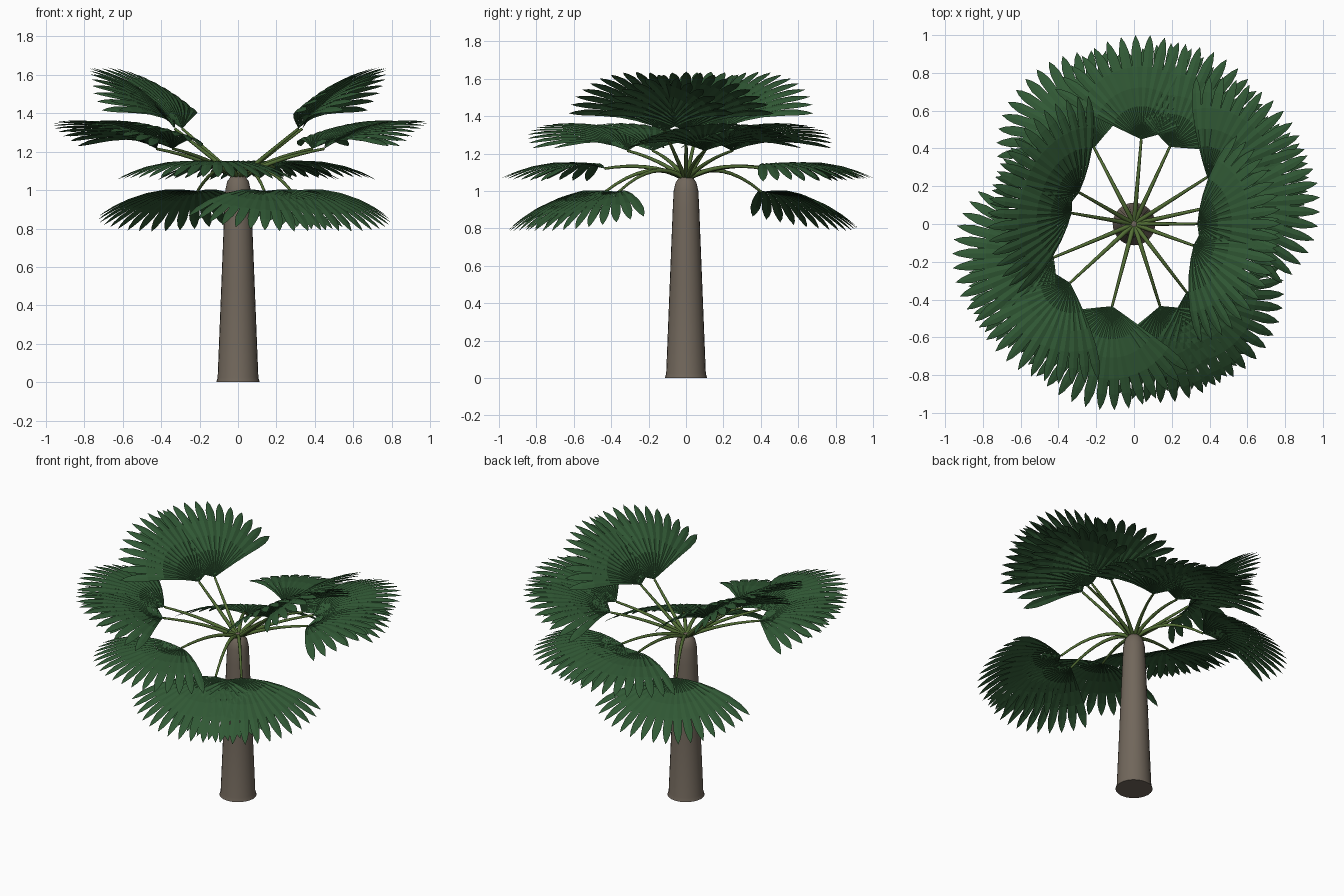
import bpy, bmesh, math
from mathutils import Vector, Matrix

if "Cube" in bpy.data.objects:
    bpy.data.objects.remove(bpy.data.objects["Cube"])


def material(name, rgb):
    m = bpy.data.materials.new(name)
    m.diffuse_color = (*rgb, 1)
    m.use_nodes = True
    m.node_tree.nodes["Principled BSDF"].inputs["Base Color"].default_value = m.diffuse_color
    return m


BARK = material("bark_brown", (0.165, 0.135, 0.105))
STEM = material("stem_green", (0.085, 0.155, 0.035))
LEAF = material("leaf_green", (0.030, 0.098, 0.035))


def finish(name, bm, mat):
    me = bpy.data.meshes.new(name)
    bm.to_mesh(me)
    bm.free()
    me.materials.append(mat)
    ob = bpy.data.objects.new(name, me)
    bpy.context.collection.objects.link(ob)
    return ob


def smooth(ob, angle):
    bpy.ops.object.select_all(action='DESELECT')
    ob.select_set(True)
    bpy.context.view_layer.objects.active = ob
    bpy.ops.object.shade_smooth_by_angle(angle=math.radians(angle))


def loft(bm, rings):
    for a, b in zip(rings, rings[1:]):
        n = len(a)
        for k in range(n):
            bm.faces.new((a[k], a[(k + 1) % n], b[(k + 1) % n], b[k]))
    bm.faces.new(rings[0][::-1])
    bm.faces.new(rings[-1])
    bmesh.ops.recalc_face_normals(bm, faces=bm.faces)


# Trunk: tapered column with a small foot flare and a domed top
bm = bmesh.new()
profile = [(0.113, 0), (0.106, 0.025), (0.087, 0.5), (0.071, 0.9), (0.066, 1.0),
           (0.056, 1.045), (0.035, 1.075), (0.012, 1.085)]
loft(bm, [[bm.verts.new((r * math.cos(k * math.tau / 24), r * math.sin(k * math.tau / 24), z))
           for k in range(24)] for r, z in profile])
smooth(finish("trunk", bm, BARK), 40)


# Stem: arched tapering tube from the crown to the fan base
def make_stem(name, az, r, z, rise):
    bm = bmesh.new()
    out = Vector((math.cos(az), math.sin(az), 0))
    side = Vector((-out.y, out.x, 0))
    p0 = out * 0.015 + Vector((0, 0, 1.07))
    p2 = out * r + Vector((0, 0, z))
    p1 = out * r * 0.45 + Vector((0, 0, 1.07 + rise))
    rings = []
    for j in range(9):
        t = j / 8
        p = p0 * (1 - t) ** 2 + p1 * 2 * t * (1 - t) + p2 * t * t
        tan = ((p1 - p0) * (1 - t) + (p2 - p1) * t).normalized()
        up = tan.cross(side)
        w = 0.013 - 0.006 * t
        rings.append([bm.verts.new(p + w * (side * math.cos(a) + up * math.sin(a)))
                      for a in [k * math.tau / 8 for k in range(8)]])
    loft(bm, rings)
    smooth(finish(name, bm, STEM), 50)


# Fan blade: pleated segments, joined near the base, with free pointed tips
SEGMENTS, SPREAD = 17, math.radians(69)
STATIONS = [(0.0, 0), (0.15, 1), (0.32, 1), (0.5, 1), (0.7, 1), (0.85, 0.8), (0.94, 0.42), (1.0, 0)]


def make_fan(name, az, r, z, pitch, size):
    bm = bmesh.new()
    half = SPREAD / SEGMENTS
    frame = (Matrix.Translation((r * math.cos(az), r * math.sin(az), z))
             @ Matrix.Rotation(az, 4, 'Z') @ Matrix.Rotation(-pitch, 4, 'Y'))

    def point(s, th, lift, length):
        d = s * length
        return bm.verts.new(frame @ Vector((d * math.cos(th), d * math.sin(th),
                                            lift + 0.13 * s - 0.21 * s * s)))

    for k in range(SEGMENTS):
        th = -SPREAD + half * (2 * k + 1)
        length = size * (0.93 + 0.07 * math.cos(th))
        rows = []
        for s, w in STATIONS:
            mid = point(s, th, 0.005 * min(1, s * 3) * w, length)
            rows.append((mid,) if w == 0 else
                        (point(s, th - half * w, 0, length), mid, point(s, th + half * w, 0, length)))
        for a, b in zip(rows, rows[1:]):
            if len(a) == 1:
                bm.faces.new((a[0], b[0], b[1]))
                bm.faces.new((a[0], b[1], b[2]))
            elif len(b) == 1:
                bm.faces.new((a[0], b[0], a[1]))
                bm.faces.new((a[1], b[0], a[2]))
            else:
                bm.faces.new((a[0], b[0], b[1], a[1]))
                bm.faces.new((a[1], b[1], b[2], a[2]))
    finish(name, bm, LEAF)


# Crown: 14 leaves at the golden angle, cycling through four tiers
# (base radius, base height, stem arch, blade pitch, blade length)
TIERS = [(0.46, 1.215, 0.10, 23, 0.55), (0.335, 1.32, 0.11, 44, 0.54),
         (0.455, 0.995, 0.11, -14, 0.55), (0.45, 1.12, 0.09, 3, 0.55)]
for i in range(14):
    az = math.radians(12.6 + 137.5 * i)
    r, z, rise, pitch, size = TIERS[i % 4]
    make_stem(f"leaf_stem_{i + 1}", az, r, z, rise)
    make_fan(f"fan_leaf_{i + 1}", az, r, z, math.radians(pitch), size)
